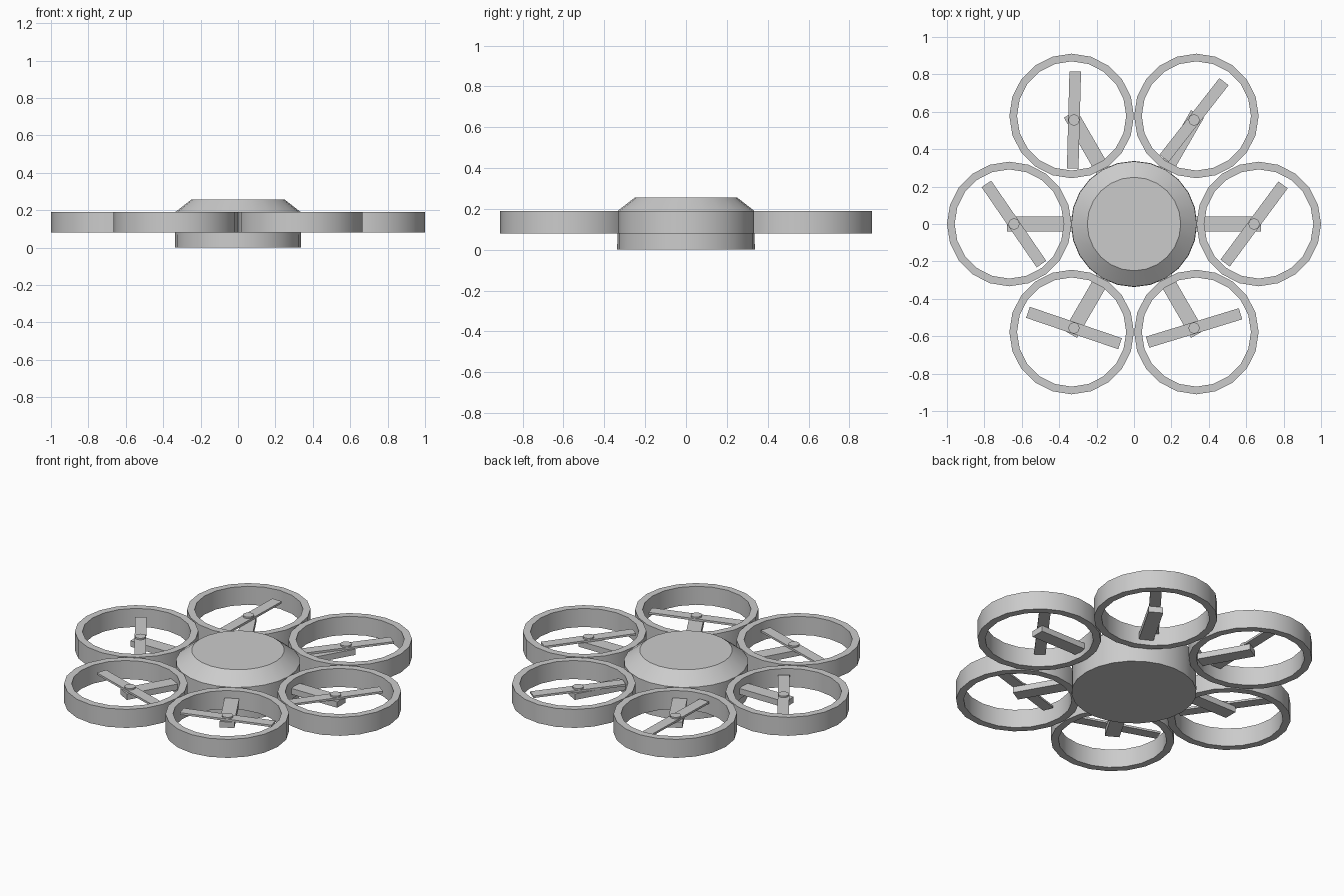
import bpy
from math import sin, cos, pi, radians

if "Cube" in bpy.data.objects:
    bpy.data.objects.remove(bpy.data.objects["Cube"])


def lathe(name, profile, sides, loc=(0, 0, 0), closed=False):
    """Revolve (radius, z) points about z; closed joins last to first, else ends are capped."""
    n = len(profile)
    verts = [(r * cos(2 * pi * s / sides), r * sin(2 * pi * s / sides), z)
             for r, z in profile for s in range(sides)]
    faces = []
    for i in range(n if closed else n - 1):
        a, b = i * sides, (i + 1) % n * sides
        for s in range(sides):
            t = (s + 1) % sides
            faces.append((a + s, a + t, b + t, b + s))
    if not closed:
        faces.append(tuple(reversed(range(sides))))
        faces.append(tuple(range((n - 1) * sides, n * sides)))
    mesh = bpy.data.meshes.new(name)
    mesh.from_pydata(verts, [], faces)
    ob = bpy.data.objects.new(name, mesh)
    ob.location = loc
    bpy.context.collection.objects.link(ob)
    bpy.ops.object.select_all(action='DESELECT')
    bpy.context.view_layer.objects.active = ob
    ob.select_set(True)
    bpy.ops.object.shade_smooth_by_angle(angle=radians(30))
    return ob


def box(name, loc, size, angle):
    bpy.ops.mesh.primitive_cube_add(size=1, location=loc, rotation=(0, 0, angle))
    ob = bpy.context.object
    ob.name = name
    ob.scale = size
    return ob


# Central body with a bevelled lid
lathe("body", [(0.337, 0), (0.335, 0.19), (0.25, 0.256)], 24)

# Six rotor units: propeller heading in degrees for each
blade_angles = [53.5, 52, 88.5, -55.5, -18.8, 17]
for i, blade in enumerate(blade_angles):
    a = i * pi / 3
    cx, cy = cos(a), sin(a)
    # Guard ring
    lathe(f"guard_ring_{i}", [(0.333, 0.08), (0.333, 0.19), (0.292, 0.19), (0.292, 0.08)],
          20, (0.667 * cx, 0.667 * cy, 0), closed=True)
    # Arm from inside the body to the motor
    box(f"arm_{i}", (0.48 * cx, 0.48 * cy, 0.128), (0.40, 0.08, 0.035), a)
    # Propeller blade and hub
    hx, hy = 0.642 * cx, 0.642 * cy
    box(f"propeller_{i}", (hx, hy, 0.153), (0.52, 0.062, 0.012), radians(blade))
    lathe(f"hub_{i}", [(0.03, 0.14), (0.03, 0.168)], 12, (hx, hy, 0))
